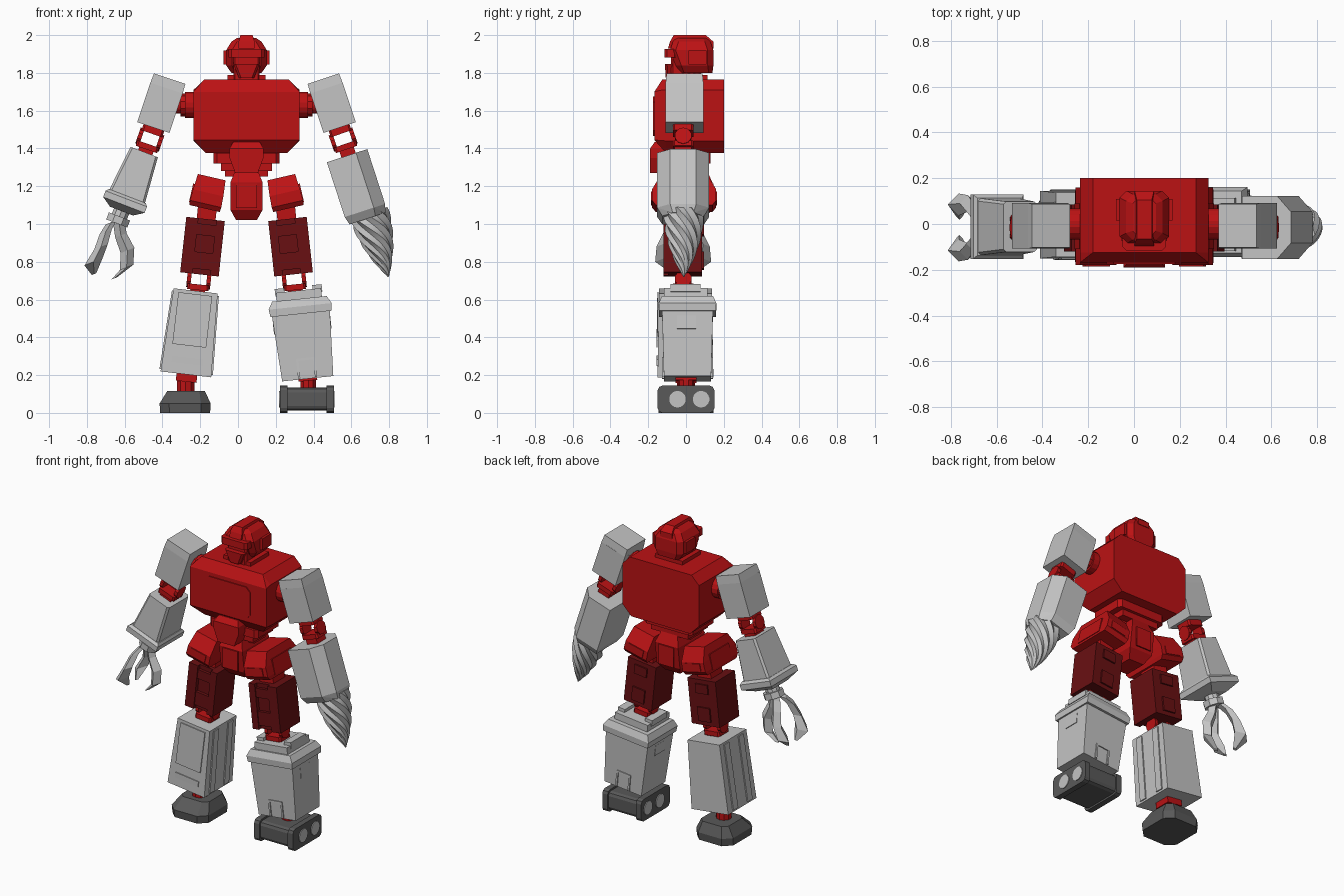
import bpy, bmesh, math
from mathutils import Matrix, Vector

cube = bpy.data.objects.get("Cube")
if cube:
    bpy.data.objects.remove(cube, do_unlink=True)


def material(name, rgb):
    m = bpy.data.materials.new(name)
    m.use_nodes = True
    m.diffuse_color = (*rgb, 1)
    m.node_tree.nodes["Principled BSDF"].inputs["Base Color"].default_value = (*rgb, 1)
    return m


RED = material("red", (0.5, 0.006, 0.007))
DARK_RED = material("dark red", (0.14, 0.005, 0.006))
GREY = material("light grey", (0.55, 0.55, 0.55))
DARK = material("dark grey", (0.1, 0.1, 0.1))
CX = 0.045          # body centre line


def frame(x, y, z, tilt=0):
    return Matrix.Translation((x, y, z)) @ Matrix.Rotation(math.radians(tilt), 4, 'Y')


WORLD = frame(0, 0, 0)
BODY = frame(CX, 0, 0)


def finish(name, bm, mat, fr):
    bmesh.ops.recalc_face_normals(bm, faces=bm.faces[:])
    me = bpy.data.meshes.new(name)
    bm.to_mesh(me)
    bm.free()
    me.materials.append(mat)
    ob = bpy.data.objects.new(name, me)
    bpy.context.collection.objects.link(ob)
    ob.matrix_world = fr
    return ob


def hulls(name, mat, groups, fr=WORLD):
    """One object made of a convex solid per point group."""
    bm = bmesh.new()
    for pts in groups:
        vs = [bm.verts.new(p) for p in pts]
        res = bmesh.ops.convex_hull(bm, input=vs)
        bmesh.ops.delete(bm, geom=list({v for v in vs if v.is_valid and not v.link_faces}), context='VERTS')
    bmesh.ops.dissolve_limit(bm, angle_limit=0.01, verts=bm.verts[:], edges=bm.edges[:])
    return finish(name, bm, mat, fr)


def rect(w, d, z, c=0, o=(0, 0, 0)):
    """Horizontal rectangle, corners cut by c."""
    pts = []
    for sx in (-1, 1):
        for sy in (-1, 1):
            for a, b in ({(c, 0), (0, c)}):
                pts.append((o[0] + sx * (w / 2 - a), o[1] + sy * (d / 2 - b), o[2] + z))
    return pts


def taper(name, mat, bottom, top, h, fr, o=(0, 0, 0), c=0):
    return hulls(name, mat, [rect(*bottom, -h / 2, c, o) + rect(*top, h / 2, c, o)], fr)


def box(name, mat, size, fr, o=(0, 0, 0), c=0):
    return taper(name, mat, size[:2], size[:2], size[2], fr, o, c)


def disc(name, mat, r, length, fr, o, axis='X', n=16):
    pts = []
    for i in range(n):
        a = math.tau * (i + 0.5) / n
        for e in (-length / 2, length / 2):
            p = (e, r * math.cos(a), r * math.sin(a))
            if axis == 'Z':
                p = (p[1], p[2], e)
            pts.append(Vector(p) + Vector(o))
    return hulls(name, mat, [pts], fr)


def hinge(name, fr, k=1.0):
    """Open bracket joint with a see-through slot."""
    box(name + "_upper", RED, (.115 * k, .11, .045), fr, (0, 0, .055), .01)
    box(name + "_lower", RED, (.12 * k, .11, .03), fr, (0, 0, -.04), .01)
    box(name + "_socket", RED, (.08 * k, .09, .06), fr, (0, 0, -.075))
    for s in (-1, 1):
        disc(name + "_cheek", RED, .045, .022, fr, (s * .055 * k, 0, 0), n=10)


# Torso: chamfered chest with a front panel
outline = [(s * x, z) for s in (-1, 1)
           for x, z in ((.28, 1.71), (.225, 1.765), (.28, 1.44), (.215, 1.375))]
chest = [(x, .2, z) for x, z in outline]
chest += [(x, -.125 if z > 1.6 else -.105, z) for x, z in outline]
chest += [(s * .28, -.168, z) for s in (-1, 1) for z in (1.445, 1.70)]
hulls("chest", RED, [chest], BODY)
panel = [(s * x, y, 1.57 + t * z) for s in (-1, 1) for t in (-1, 1)
         for x, z in ((.165, .075), (.135, .105)) for y in (-.168, -.174)]
hulls("chest_panel", RED, [panel], BODY)
box("collar", RED, (.2, .19, .03), BODY, (0, .02, 1.775))
disc("neck", RED, .06, .1, BODY, (0, .02, 1.79), 'Z', 10)

# Head
hulls("helmet", RED, [rect(.16, .17, 1.80, .02, (0, .055, 0)) + rect(.215, .2, 1.84, .03, (0, .045, 0))
                      + rect(.215, .23, 1.92, .03, (0, .03, 0)) + rect(.16, .2, 1.965, .03, (0, .03, 0))
                      + rect(.1, .16, 1.985, .02, (0, .03, 0))], BODY)
hulls("crest", RED, [rect(.085, .24, 1.93, 0, (0, .025, 0)) + rect(.085, .23, 1.965, 0, (0, .03, 0))
                     + rect(.065, .17, 2.0, 0, (0, .02, 0))], BODY)
box("brow", RED, (.19, .07, .045), BODY, (0, -.08, 1.905), .015)
box("face", RED, (.14, .1, .13), BODY, (0, -.03, 1.82), .01)
taper("mouth_guard", RED, (.08, .06), (.14, .07), .075, BODY, (0, -.077, 1.81), .012)
for s in (-1, 1):
    box("ear", RED, (.03, .095, .075), BODY, (s * .108, .062, 1.882))

# Waist and pelvis
box("waist", RED, (.35, .25, .055), BODY, (0, .005, 1.348), .02)
box("waist_lower", RED, (.27, .21, .06), BODY, (0, .005, 1.31))
taper("belly_plate", RED, (.12, .1), (.18, .1), .08, BODY, (0, -.14, 1.31))
hulls("belly_cap", RED, [rect(.18, .1, 1.35, 0, (0, -.14, 0)) + rect(.18, .1, 1.40, 0, (0, -.14, 0))
                         + rect(.14, .07, 1.435, 0, (0, -.13, 0))], BODY)
box("hip_bar", RED, (.23, .12, .035), BODY, (0, 0, 1.27))
hulls("pelvis", RED, [rect(.11, .15, 1.02) + rect(.17, .24, 1.075) + rect(.17, .28, 1.22)
                      + rect(.12, .22, 1.285)], BODY)
for y in (-.142, .142):
    box("pelvis_plate", RED, (.11, .008, .13), BODY, (0, y, 1.15))

# Mirrored limbs
for s, side in ((1, "left"), (-1, "right")):
    disc(side + "_shoulder_disc", RED, .07, .05, BODY, (s * .3, 0, 1.63))
    disc(side + "_shoulder_gear", RED, .06, .03, BODY, (s * .335, 0, 1.63), n=10)
    disc(side + "_shoulder_pin", RED, .045, .12, BODY, (s * .35, 0, 1.63))

    arm = frame(CX + s * .45, -.008, 1.64, -s * 18.5)
    taper(side + "_upper_arm", GREY, (.18, .2), (.18, .2), .22, arm, (0, 0, -.026))
    taper(side + "_shoulder_cap", GREY, (.18, .2), (.175, .19), .053, arm, (0, 0, .11))
    hinge(side + "_elbow", frame(CX + s * .512, -.015, 1.447, -s * 19))

    # Hip armour with raised panels
    hip = frame(CX + s * .203, -.01, 1.165, -s * 13)
    hulls(side + "_hip_armour", RED, [rect(.165, .3, -.085) + rect(.17, .34, -.06)
                                      + rect(.165, .34, .0) + rect(.15, .24, .085)], hip)
    for y in (-.171, .171):
        box(side + "_hip_panel", RED, (.11, .008, .05), hip, (0, y, -.03))
    box(side + "_hip_flank", RED, (.008, .2, .1), hip, (s * .084, 0, -.02))
    box(side + "_hip_joint", RED, (.1, .12, .1), frame(CX + s * .21, -.01, 1.06, -s * 6))

    # Thigh with a stepped front channel
    thigh = frame(CX + s * .233, -.015, .88, -s * 6.3)
    box(side + "_thigh", DARK_RED, (.205, .18, .295), thigh, (0, .01, 0))
    for x, w in ((-.08, .045), (.07, .065)):
        box(side + "_thigh_rail", DARK_RED, (w, .03, .295), thigh, (s * x, -.09, 0))
    for z, h in ((.09, .06), (-.075, .09)):
        box(side + "_thigh_block", DARK_RED, (.1, .022, h), thigh, (-s * .01, -.088, z))
        box(side + "_thigh_back_block", DARK_RED, (.09, .012, h), thigh, (0, .104, z))
    hinge(side + "_knee", frame(CX + s * .252, -.015, .705, -s * 6), .95)

# Left forearm and drill
arm = frame(.63, -.015, 1.20, -18)


def sleeve(w, d, z):
    return [(x, t * y, z) for t in (-1, 1)
            for x, y in ((-w / 2, d / 2), (w * .22, d / 2), (w / 2, d * .25))]


hulls("drill_forearm", GREY, [sleeve(.225, .275, .17) + sleeve(.225, .275, -.135)
                              + sleeve(.2, .22, -.18)], arm)
bm = bmesh.new()
rings, lobes, length = 24, 9, .355
previous = None
for i in range(rings + 1):
    t = i / rings
    radius = .108 * max(.02, (1 - t ** 1.9)) ** .9
    ring = []
    for j in range(lobes * 2):
        a = math.tau * j / (lobes * 2) + 2.9 * t
        r = radius * (1 if j % 2 else .84)
        ring.append(bm.verts.new((r * math.cos(a), r * math.sin(a), -length * t)))
    if previous:
        for j in range(len(ring)):
            k = (j + 1) % len(ring)
            bm.faces.new((previous[j], previous[k], ring[k], ring[j]))
    else:
        bm.faces.new(ring)
    previous = ring
bm.faces.new(previous)
drill = finish("drill", bm, GREY, frame(.693, -.012, 1.06, -17))
for poly in drill.data.polygons:
    poly.use_smooth = len(poly.vertices) == 4
for edge in drill.data.edges:      # keep the spiral ridges crisp
    a, b = edge.vertices
    edge.use_edge_sharp = abs(a - b) == lobes * 2

# Right forearm, cuff and three-fingered claw
arm = frame(-.545, -.012, 1.255, 21)
taper("claw_forearm", GREY, (.205, .25), (.155, .22), .27, arm, c=.012)
hulls("claw_cuff", GREY, [rect(.21, .25, -.115) + rect(.235, .28, -.13) + rect(.235, .28, -.165)
                          + rect(.13, .15, -.2)], arm)
disc("claw_wrist", GREY, .045, .08, arm, (0, 0, -.22), 'Z', 10)
disc("claw_palm", GREY, .065, .04, arm, (0, 0, -.25), 'Z', 8)


def finger(name, path):
    """Chain of tapered links; each point is x, y, z, half size."""
    rings = [[(x + a * r, y + b * r, z + c * r) for a, b, c in
              ((1, 0, .4), (0, 1, 0), (-1, 0, -.4), (0, -1, 0))] for x, y, z, r in path]
    hulls(name, GREY, [p + q for p, q in zip(rings, rings[1:])])


for s in (-1, 1):
    finger("claw_outer_finger", [(-.67, -.015 + s * .03, 1.01, .03), (-.70, -.015 + s * .07, .96, .032),
                                 (-.725, -.015 + s * .105, .88, .036), (-.765, -.015 + s * .10, .80, .048),
                                 (-.762, -.015 + s * .045, .735, .012)])
finger("claw_inner_finger", [(-.63, -.015, 1.01, .03), (-.62, -.015, .94, .03), (-.585, -.015, .86, .036),
                             (-.59, -.015, .77, .036), (-.655, -.015, .712, .015)])

# Right shin: cabinet with panel, slot and side ribs
shin = frame(-.25, -.003, .425, 6.7)
taper("right_shin", GREY, (.27, .295), (.235, .28), .445, shin)
panel = [(s * .09, y - z * .016, z) for s in (-1, 1) for y in (-.146, -.152) for z in (-.07, .205)]
hulls("right_shin_panel", GREY, [[(x, y + 2 * .016 * z, z) for x, y, z in panel]], shin)
box("right_shin_slot", GREY, (.17, .008, .035), shin, (0, -.148, -.15))
for s in (-1, 1):
    for y in (-.075, .075):
        taper("right_shin_rib", GREY, (.285, .05), (.25, .05), .42, shin, (0, y, 0))
box("right_ankle", RED, (.11, .11, .05), frame(-.272, 0, .19, 6))
disc("right_ankle_ball", RED, .048, .09, frame(-.277, 0, .14), (0, 0, 0), 'Z', 10)

# Right foot
foot = frame(-.28, 0, 0)
hulls("right_foot", DARK, [rect(.265, .29, 0, .05) + rect(.27, .3, .05, .05)
                           + rect(.2, .2, .115, .03, (.005, .02, 0))], foot)

# Left shin: bin body, flared rim, stepped lid
shin = frame(.35, .008, .365, -6)
taper("left_shin", GREY, (.272, .25), (.31, .27), .37, shin)
hulls("left_shin_rim", GREY, [rect(.325, .3, .16) + rect(.335, .305, .2) + rect(.29, .27, .24)], shin)
box("left_shin_lid", GREY, (.24, .23, .045), shin, (0, -.01, .262))
for s in (-1, 1):
    box("left_shin_lid_lug", GREY, (.05, .16, .04), shin, (s * .1, -.01, .285))
    box("left_shin_side_handle", GREY, (.03, .1, .07), shin, (s * .138, -.005, .1))
for y in (-.128, .128):     # hatch frames
    for x in (-.045, .045):
        box("left_shin_hatch_post", GREY, (.012, .012, .1), shin, (x, y, -.13))
    box("left_shin_hatch_top", GREY, (.1, .012, .012), shin, (0, y, -.08))
box("left_ankle", RED, (.1, .11, .04), frame(.368, 0, .19, -6))
disc("left_ankle_ball", RED, .042, .09, frame(.372, 0, .155), (0, 0, 0), 'Z', 10)

# Left foot: bar with flanged ends and paired lamps
foot = frame(.365, 0, .0725)


def slab(name, w, d, h, x):
    pts = [(x + e * w / 2, a * (d / 2 - p), b * (h / 2 - q)) for e in (-1, 1) for a in (-1, 1)
           for b in (-1, 1) for p, q in ((0, .025), (.008, .008), (.025, 0))]
    hulls(name, DARK, [pts], foot)


slab("left_foot_bar", .27, .28, .122, 0)
for s in (-1, 1):
    slab("left_foot_flange", .038, .3, .145, s * .123)
    for y in (-.045, .08):
        disc("left_foot_lamp", GREY, .044, .006, foot, (s * .144, y, 0), n=18)
